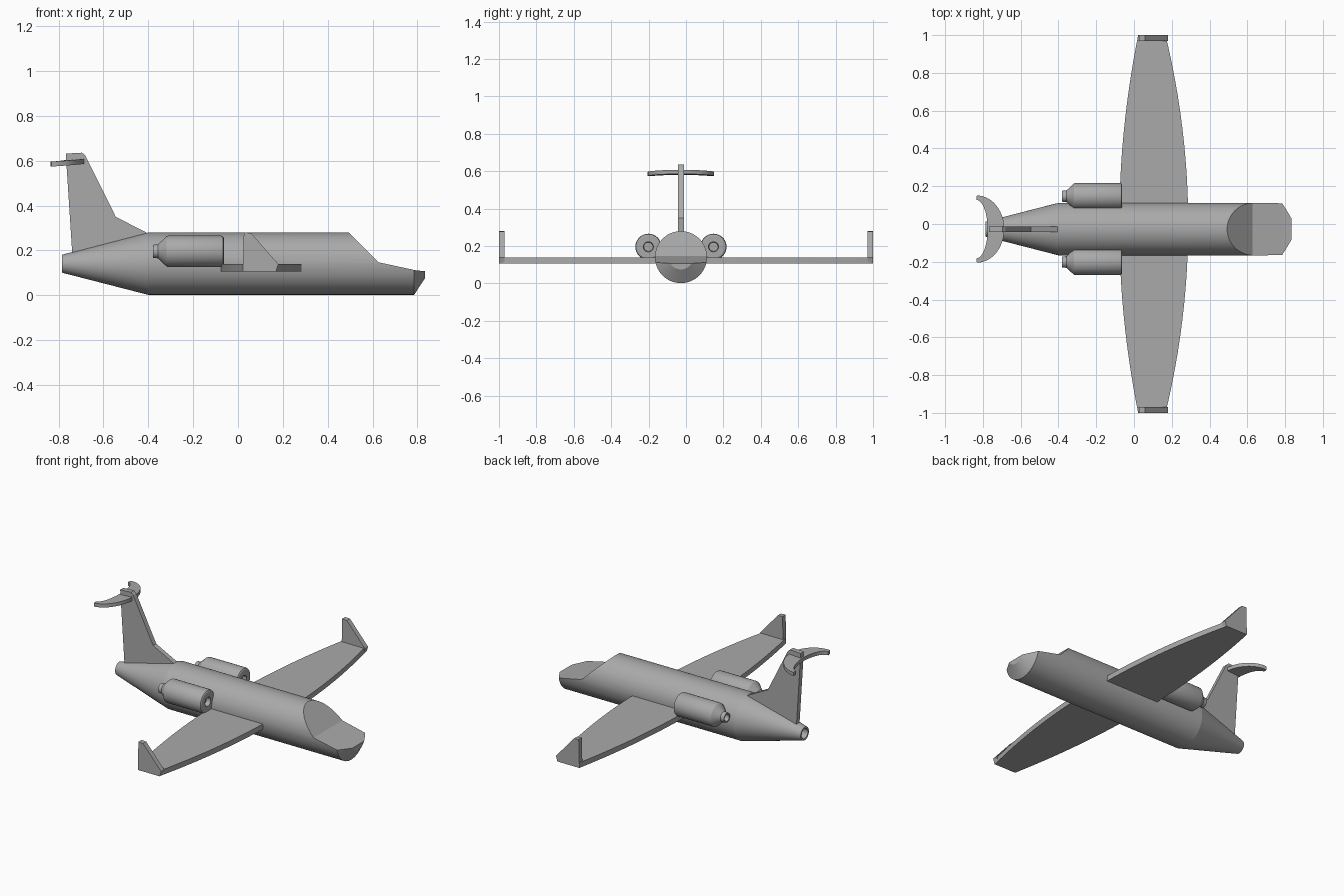
import bpy, bmesh, math
from mathutils import Vector

cube = bpy.data.objects.get("Cube")
if cube:
    bpy.data.objects.remove(cube, do_unlink=True)

grey = bpy.data.materials.new("plain grey")
grey.use_nodes = True
grey.diffuse_color = (0.4, 0.4, 0.4, 1)
grey.node_tree.nodes["Principled BSDF"].inputs["Base Color"].default_value = (0.4, 0.4, 0.4, 1)

AXIS_Y = -0.027   # centre line of the body


def finish(bm, name):
    bmesh.ops.recalc_face_normals(bm, faces=bm.faces)
    mesh = bpy.data.meshes.new(name)
    bm.to_mesh(mesh)
    bm.free()
    mesh.materials.append(grey)
    obj = bpy.data.objects.new(name, mesh)
    bpy.context.collection.objects.link(obj)
    return obj


def select_only(obj):
    bpy.ops.object.select_all(action='DESELECT')
    obj.select_set(True)
    bpy.context.view_layer.objects.active = obj


def smooth(obj, degrees=10):
    select_only(obj)
    bpy.ops.object.shade_smooth_by_angle(angle=math.radians(degrees))


def lathe(name, profile, y, z, segments=48):
    """Spin (x, radius) points around a line along x; zero radius ends close it."""
    bm = bmesh.new()
    rings = []
    for x, r in profile:
        if r == 0:
            rings.append([bm.verts.new((x, y, z))] * segments)
        else:
            angles = [math.tau * i / segments for i in range(segments)]
            rings.append([bm.verts.new((x, y + r * math.cos(a), z + r * math.sin(a)))
                          for a in angles])
    for a, b in zip(rings, rings[1:]):
        for i in range(segments):
            j = (i + 1) % segments
            corners = list(dict.fromkeys((a[i], a[j], b[j], b[i])))
            bm.faces.new(corners)
    return finish(bm, name)


def slab(name, outline, direction):
    """Extrude a flat outline of 3D points along a direction."""
    bm = bmesh.new()
    face = bm.faces.new([bm.verts.new(p) for p in outline])
    extruded = bmesh.ops.extrude_face_region(bm, geom=[face])
    moved = [v for v in extruded["geom"] if isinstance(v, bmesh.types.BMVert)]
    bmesh.ops.translate(bm, verts=moved, vec=Vector(direction))
    return finish(bm, name)


# Fuselage: tube with tapered, hollow tail and chamfered nose
fuselage = lathe("fuselage", [(-0.68, 0), (-0.68, 0.028), (-0.785, 0.03), (-0.785, 0.04),
                              (-0.4, 0.139), (0.785, 0.139), (0.833, 0.066), (0.833, 0)],
                 AXIS_Y, 0.141, 64)

# Windscreen slope and flat nose top
cut_line = [(0.49, 0.283), (0.628, 0.147), (0.79, 0.112), (0.9, 0.1), (0.9, 0.4), (0.49, 0.4)]
cutter = slab("nose_cutter", [(x, -0.3, z) for x, z in cut_line], (0, 0.6, 0))
cutter.hide_render = True
cut = fuselage.modifiers.new("nose cut", 'BOOLEAN')
cut.operation = 'DIFFERENCE'
cut.solver = 'EXACT'
cut.object = cutter
select_only(fuselage)
bpy.ops.object.modifier_apply(modifier=cut.name)
bpy.data.objects.remove(cutter, do_unlink=True)
smooth(fuselage)

# Wing: one plank with bowed edges, tip to tip
steps = [i / 16 for i in range(-16, 17)]
leading = [(0.287 - 0.12 * t * t, t, 0.107) for t in steps]
trailing = [(-0.078 + 0.1 * t * t, t, 0.107) for t in reversed(steps)]
wing = slab("wing", leading + trailing, (0, 0, 0.032))
smooth(wing)

# Winglets
for side, label in ((1, "left"), (-1, "right")):
    outline = [(0.022, 0.107), (0.17, 0.107), (0.18, 0.139), (0.058, 0.278), (0.026, 0.28)]
    slab(label + "_winglet", [(x, side, z) for x, z in outline], (0, -side * 0.03, 0))

# Engines with nozzle behind and a hub opening in front
engine_profile = [(-0.34, 0), (-0.34, 0.018), (-0.38, 0.022), (-0.38, 0.029), (-0.357, 0.031),
                  (-0.318, 0.068), (-0.31, 0.07), (-0.075, 0.07), (-0.067, 0.067),
                  (-0.063, 0.06), (-0.063, 0.027), (-0.09, 0.024), (-0.09, 0)]
for side, label in ((1, "left"), (-1, "right")):
    engine = lathe(label + "_engine", engine_profile, AXIS_Y + side * 0.174, 0.196)
    smooth(engine, 25)

# Tail fin with swept root fillet
fin_line = [(-0.738, 0.17), (-0.768, 0.632), (-0.695, 0.636), (-0.68, 0.622),
            (-0.545, 0.35), (-0.405, 0.278), (-0.42, 0.2)]
slab("tail_fin", [(x, AXIS_Y - 0.015, z) for x, z in fin_line], (0, 0.03, 0))

# Crescent tailplane, tips drooping slightly and nose tilted up
bm = bmesh.new()
count = 24
rows = []
for i in range(count + 1):
    a = math.radians(-90 + 180 * i / count)
    s = math.sin(a)
    front = (-0.832 + 0.145 * math.cos(a), AXIS_Y + 0.178 * s)
    back = (-0.835 + 0.06 * math.cos(a), AXIS_Y + 0.172 * s * 0.9)
    row = []
    for x, y in (front, back):
        z = 0.582 + 0.06 * (x + 0.75) - 0.003 * s * s
        row += [bm.verts.new((x, y, z)), bm.verts.new((x, y, z + 0.022))]
    rows.append(row)
for p, q in zip(rows, rows[1:]):
    for m, n in ((0, 1), (1, 3), (3, 2), (2, 0)):
        bm.faces.new((p[m], p[n], q[n], q[m]))
for row in (rows[0], rows[-1]):
    bm.faces.new((row[0], row[1], row[3], row[2]))
smooth(finish(bm, "tailplane"), 20)
